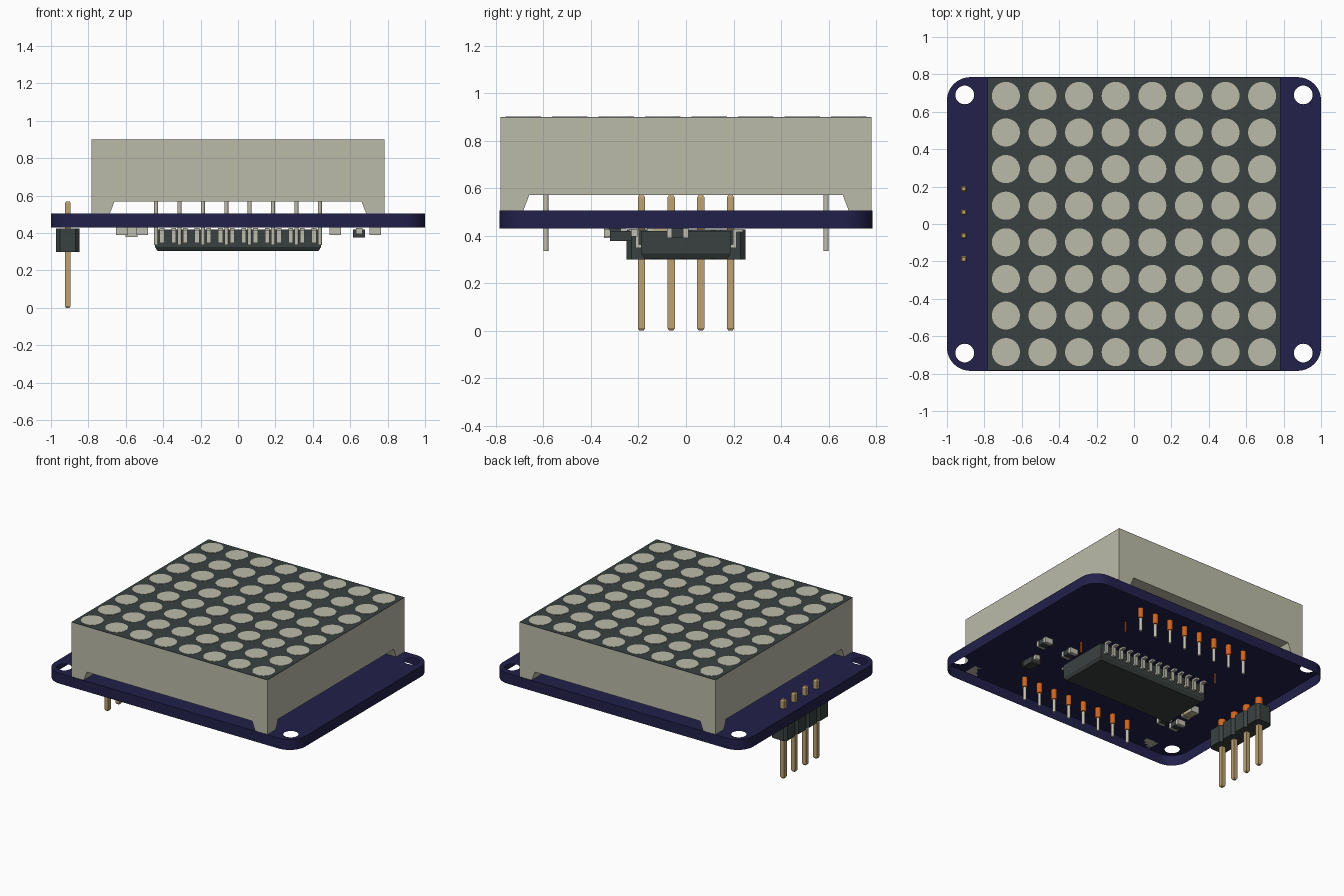
import bpy, bmesh, math
from mathutils import Matrix

if "Cube" in bpy.data.objects:
    bpy.data.objects.remove(bpy.data.objects["Cube"])


def material(name, rgb):
    m = bpy.data.materials.new(name)
    m.use_nodes = True
    m.diffuse_color = (*rgb, 1)
    m.node_tree.nodes["Principled BSDF"].inputs["Base Color"].default_value = (*rgb, 1)
    return m


NAVY = material("navy board", (0.016, 0.0144, 0.069))
CREAM = material("cream plastic", (0.50, 0.50, 0.40))
DARK = material("charcoal", (0.042, 0.053, 0.051))
GOLD = material("gold pin", (0.51, 0.36, 0.17))
COPPER = material("copper", (0.62, 0.13, 0.015))
METAL = material("pale metal", (0.52, 0.51, 0.43))
TAN = material("tan ceramic", (0.48, 0.40, 0.26))

BOTTOM, TOP = 0.43, 0.505      # circuit board heights


def finish(bm, name, mat, smooth=False):
    me = bpy.data.meshes.new(name)
    bm.to_mesh(me)
    bm.free()
    me.materials.append(mat)
    ob = bpy.data.objects.new(name, me)
    bpy.context.collection.objects.link(ob)
    if smooth:
        bpy.ops.object.select_all(action='DESELECT')
        ob.select_set(True)
        bpy.context.view_layer.objects.active = ob
        bpy.ops.object.shade_smooth_by_angle(angle=math.radians(35))
    return ob


def prism(bm, low, high, z0, z1):
    """Solid between two matching outlines."""
    a = [bm.verts.new((x, y, z0)) for x, y in low]
    b = [bm.verts.new((x, y, z1)) for x, y in high]
    n = len(a)
    faces = [bm.faces.new(a), bm.faces.new(b)]
    faces += [bm.faces.new((a[i], a[(i + 1) % n], b[(i + 1) % n], b[i])) for i in range(n)]
    bmesh.ops.recalc_face_normals(bm, faces=faces)


def rect(x0, x1, y0, y1):
    return [(x0, y0), (x1, y0), (x1, y1), (x0, y1)]


def box(bm, x0, x1, y0, y1, z0, z1):
    r = rect(x0, x1, y0, y1)
    prism(bm, r, r, z0, z1)


def pin(bm, x, y, half, z0, z1, tip):
    """Square pin with tapered ends."""
    def sq(h):
        return rect(x - h, x + h, y - h, y + h)
    prism(bm, sq(half * 0.6), sq(half), z0, z0 + tip)
    prism(bm, sq(half), sq(half), z0 + tip, z1 - tip)
    prism(bm, sq(half), sq(half * 0.6), z1 - tip, z1)


def cylinder(bm, x, y, r, z0, z1, seg):
    bmesh.ops.create_cone(bm, cap_ends=True, segments=seg, radius1=r, radius2=r,
                          depth=z1 - z0, matrix=Matrix.Translation((x, y, (z0 + z1) / 2)))


# Circuit board: thin top sheet with mounting holes and a rounded outer rim
bm = bmesh.new()


def loop(points):
    vs = [bm.verts.new((x, y, TOP)) for x, y in points]
    return [bm.edges.new((vs[i], vs[(i + 1) % len(vs)])) for i in range(len(vs))]


R = 0.125
outline = []
for k, (sx, sy) in enumerate([(1, 1), (-1, 1), (-1, -1), (1, -1)]):
    for i in range(13):
        a = math.pi / 2 * (k + i / 12)
        outline.append((sx * (1 - R) + R * math.cos(a), sy * (0.785 - R) + R * math.sin(a)))
rim = loop(outline)
edges = list(rim)
for sx in (-1, 1):
    for sy in (-1, 1):
        edges += loop([(sx * 0.905 + 0.05 * math.cos(i * math.pi / 16),
                        sy * 0.69 + 0.05 * math.sin(i * math.pi / 16)) for i in range(32)])
bmesh.ops.triangle_fill(bm, use_beauty=True, use_dissolve=False, edges=edges, normal=(0, 0, 1))
skirt = bmesh.ops.extrude_edge_only(bm, edges=rim)["geom"]
for v in skirt:
    if isinstance(v, bmesh.types.BMVert):
        v.co.z = BOTTOM
bmesh.ops.recalc_face_normals(bm, faces=bm.faces)
if sum(f.normal.z for f in bm.faces) < 0:
    bmesh.ops.reverse_faces(bm, faces=bm.faces)
finish(bm, "circuit_board", NAVY, True)

# Display housing: block standing on four sloped corner feet
bm = bmesh.new()
W, D = 0.783, 0.782
box(bm, -W, W, -D, D, 0.57, 0.897)
for sx in (-1, 1):
    for sy in (-1, 1):
        prism(bm, rect(sx * 0.685, sx * W, sy * 0.685, sy * D),
              rect(sx * 0.66, sx * W, sy * 0.66, sy * D), TOP, 0.57)
finish(bm, "display_housing", CREAM)

# Dark display face with an eight by eight grid of dots
bm = bmesh.new()
box(bm, -W, W, -D, D, 0.897, 0.899)
finish(bm, "display_face", DARK)
bm = bmesh.new()
for i in range(8):
    for j in range(8):
        cylinder(bm, (i - 3.5) * 0.1957, (j - 3.5) * 0.1957, 0.075, 0.898, 0.901, 40)
finish(bm, "display_dots", CREAM)

# Display pins in two rows
bm = bmesh.new()
display_pins = [((i - 3.5) * 0.125, y) for i in range(8) for y in (-0.59, 0.59)]
for x, y in display_pins:
    cylinder(bm, x, y, 0.011, 0.335, 0.575, 12)
finish(bm, "display_pins", METAL, True)

# Header: chamfered block segments with square pins
header_y = [(i - 1.5) * 0.125 for i in range(4)]
bm = bmesh.new()
h, c = 0.0625, 0.02
for y in header_y:
    o = [(h, -h + c), (h, h - c), (h - c, h), (c - h, h),
         (-h, h - c), (-h, -h + c), (c - h, -h), (h - c, -h)]
    o = [(px - 0.91, py + y) for px, py in o]
    prism(bm, o, o, 0.30, 0.425)
finish(bm, "header_block", DARK)
bm = bmesh.new()
for y in header_y:
    pin(bm, -0.91, y, 0.0155, 0.0, 0.57, 0.01)
finish(bm, "header_pins", GOLD)

# Copper hole linings and small vias
bm = bmesh.new()
for x, y in display_pins:
    cylinder(bm, x, y, 0.019, BOTTOM, TOP - 0.002, 16)
for y in header_y:
    cylinder(bm, -0.91, y, 0.026, BOTTOM, TOP - 0.002, 16)
for x, y in [(0.40, 0.39), (0.45, 0.0), (0.555, -0.305), (-0.485, 0.247)]:
    cylinder(bm, x, y, 0.008, BOTTOM, TOP - 0.002, 10)
finish(bm, "copper_linings", COPPER, True)

# Driver chip with bevelled underside
bm = bmesh.new()
prism(bm, rect(-0.43, 0.43, -0.175, 0.175), rect(-0.443, 0.443, -0.19, 0.19), 0.303, 0.325)
box(bm, -0.443, 0.443, -0.19, 0.19, 0.325, 0.42)
finish(bm, "driver_chip", DARK)

# Chip legs: shoulder, drop and foot on both sides
bm = bmesh.new()
for i in range(14):
    x = (i - 6.5) * 0.0625
    for s in (-1, 1):
        for y0, y1, z0, z1 in [(0.185, 0.212, 0.348, 0.362), (0.198, 0.212, 0.362, 0.414),
                               (0.198, 0.24, 0.414, 0.428)]:
            box(bm, x - 0.0125, x + 0.0125, *sorted((s * y0, s * y1)), z0, z1)
finish(bm, "chip_legs", METAL)


def chip_part(name, x, y, half_w, half_l, z, body):
    """Small surface part lying along y with metal end caps."""
    e = half_l * 0.55
    b = bmesh.new()
    box(b, x - half_w + 0.002, x + half_w - 0.002, y - e, y + e, z + 0.002, BOTTOM)
    finish(b, name + "_body", body)
    b = bmesh.new()
    for s in (-1, 1):
        box(b, x - half_w, x + half_w, *sorted((y + s * e, y + s * half_l)), z, BOTTOM)
    finish(b, name + "_ends", METAL)


for i, (x, y) in enumerate([(0.52, -0.035), (0.733, -0.035), (-0.62, -0.30), (-0.513, -0.30)]):
    chip_part(f"resistor_{i + 1}", x, y, 0.031, 0.046, 0.39, DARK)
chip_part("capacitor", -0.57, -0.11, 0.032, 0.055, 0.38, TAN)

# Diode: dark body with flat leads
bm = bmesh.new()
box(bm, 0.615, 0.68, -0.32, -0.23, 0.377, 0.42)
finish(bm, "diode_body", DARK)
bm = bmesh.new()
for y0, y1 in [(-0.345, -0.32), (-0.23, -0.205)]:
    box(bm, 0.63, 0.665, y0, y1, 0.395, 0.428)
finish(bm, "diode_leads", METAL)
